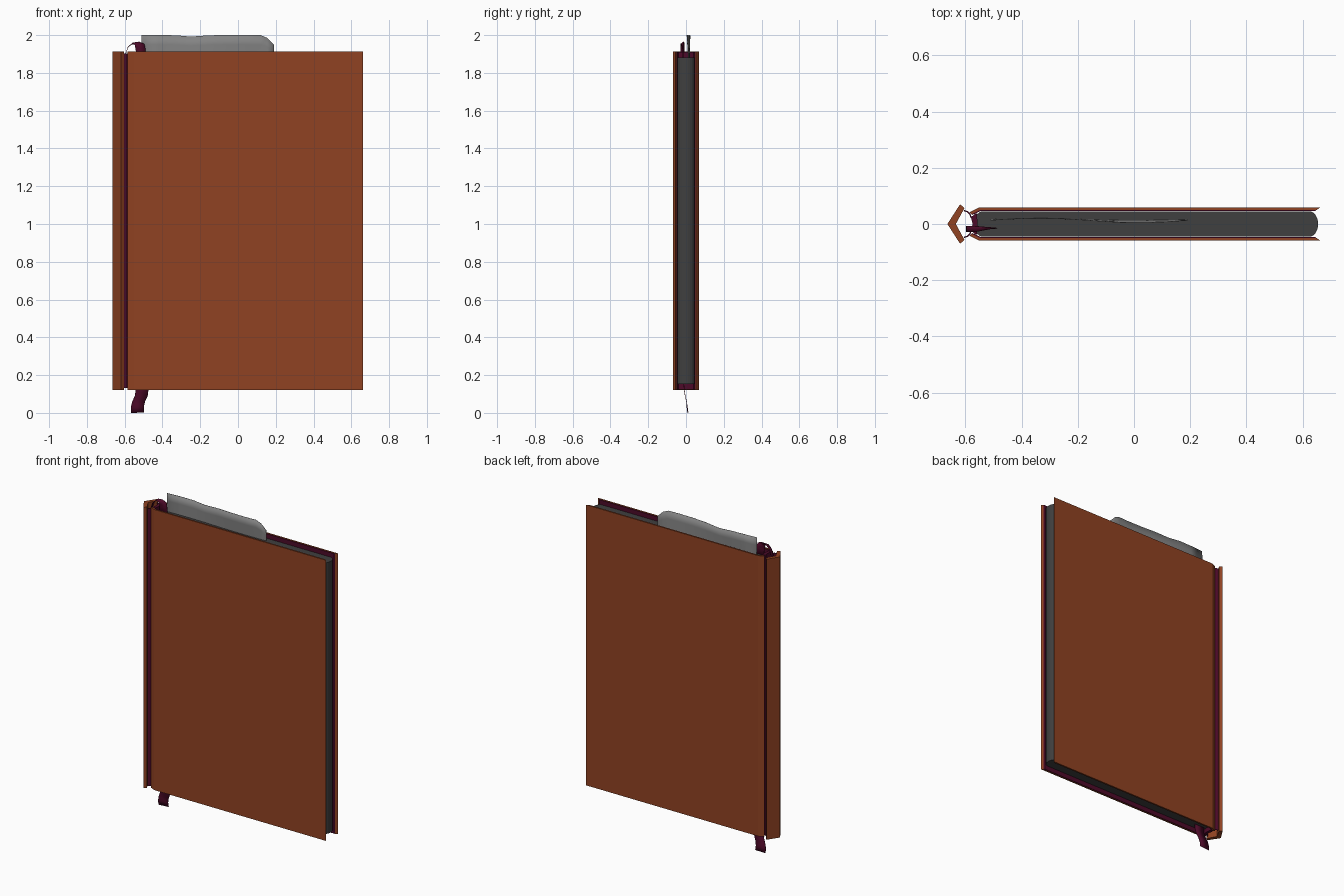
import bpy, bmesh, math
from mathutils import Vector

if "Cube" in bpy.data.objects:
    bpy.data.objects.remove(bpy.data.objects["Cube"])


def mat(name, col):
    m = bpy.data.materials.new(name)
    m.diffuse_color = (*col, 1)
    m.use_nodes = True
    m.node_tree.nodes["Principled BSDF"].inputs["Base Color"].default_value = m.diffuse_color
    return m


LEATHER = mat("brown leather", (0.28, 0.055, 0.016))
PAPER = mat("dark page edges", (0.05, 0.05, 0.05))
LOOSE = mat("grey loose paper", (0.23, 0.23, 0.23))
PURPLE = mat("dark purple cloth", (0.075, 0.003, 0.022))
Z0, Z1 = 0.122, 1.912


def finish(name, bm, material, smooth=False):
    bmesh.ops.recalc_face_normals(bm, faces=bm.faces)
    me = bpy.data.meshes.new(name)
    bm.to_mesh(me)
    bm.free()
    me.materials.append(material)
    ob = bpy.data.objects.new(name, me)
    bpy.context.collection.objects.link(ob)
    if smooth:
        for p in me.polygons:
            p.use_smooth = True
    return ob


def prism(name, profile, z0, z1, material):
    """Closed x,y profile extruded upright."""
    bm = bmesh.new()
    f = bm.faces.new([bm.verts.new((x, y, z0)) for x, y in profile])
    top = bmesh.ops.extrude_face_region(bm, geom=[f])["geom"]
    bmesh.ops.translate(bm, vec=(0, 0, z1 - z0),
                        verts=[v for v in top if isinstance(v, bmesh.types.BMVert)])
    return finish(name, bm, material)


def strip(name, rows, material, thick=0.003):
    """Thin sheet lofted between pairs of points."""
    bm = bmesh.new()
    vs = [[bm.verts.new(p) for p in r] for r in rows]
    for a, b in zip(vs, vs[1:]):
        bm.faces.new((a[0], a[1], b[1], b[0]))
    ob = finish(name, bm, material, True)
    s = ob.modifiers.new("thickness", 'SOLIDIFY')
    s.thickness = thick
    s.offset = 0
    return ob


# covers with a bent hinge edge, and their cloth linings
for side, word in ((-1, "front"), (1, "back")):
    cover = [(-0.585, 0.042), (-0.55, 0.059), (0.663, 0.059),
             (0.65, 0.050), (-0.548, 0.050), (-0.578, 0.035)]
    prism(word + "_cover", [(x, y * side) for x, y in cover], Z0, Z1, LEATHER)
    lining = [(0.649, 0.050), (-0.548, 0.050), (-0.578, 0.035),
              (-0.576, 0.032), (-0.546, 0.046), (0.644, 0.046)]
    prism(word + "_lining", [(x, y * side) for x, y in lining], Z0 + 0.002, Z1 - 0.002, PURPLE)
    flap = [(-0.604, 0.050), (-0.592, 0.046), (-0.582, 0.036), (-0.576, 0.022),
            (-0.580, 0.020), (-0.586, 0.033), (-0.594, 0.042), (-0.604, 0.045)]
    prism(word + "_hinge_cloth", [(x, y * side) for x, y in flap], Z0 + 0.01, Z1 - 0.01, PURPLE)

# folded spine
prism("spine", [(-0.664, 0), (-0.619, 0.070), (-0.603, 0.057), (-0.634, 0),
                (-0.603, -0.057), (-0.619, -0.070)], Z0, Z1, LEATHER)

# cloth band behind the pages
prism("headband", [(-0.580, -0.024), (-0.574, 0), (-0.580, 0.024), (-0.560, 0.040),
                   (-0.556, 0), (-0.560, -0.040)], Z0 + 0.002, Z1 - 0.002, PURPLE)

# page block with rounded fore edge
pages = [(-0.562, 0.032), (-0.545, 0.045)]
pages += [(0.625 + 0.03 * math.cos(a), 0.045 * math.sin(a))
          for a in [math.pi * (0.5 - i / 12) for i in range(13)]]
pages += [(-0.545, -0.045), (-0.562, -0.032)]
prism("page_block", pages, 0.152, 1.882, PAPER)

# loose sheet sticking out of the top
tops = [(-0.51, 2.0), (-0.42, 2.0), (-0.33, 1.999), (-0.25, 1.992), (-0.15, 1.999),
        (-0.05, 2.0), (0.05, 2.0), (0.12, 2.0), (0.155, 1.985), (0.19, 1.95)]
bm = bmesh.new()
cols = []
for x, zt in tops:
    col = []
    for k in range(5):
        t = k / 4
        y = 0.018 + t * 0.009 * math.sin((x + 0.51) * 9) - 0.004 * t
        col.append(bm.verts.new((x, y, 1.80 + (zt - 1.80) * t)))
    cols.append(col)
for a, b in zip(cols, cols[1:]):
    for k in range(4):
        bm.faces.new((a[k], b[k], b[k + 1], a[k + 1]))
sheet = finish("loose_sheet", bm, LOOSE, True)
s = sheet.modifiers.new("thickness", 'SOLIDIFY')
s.thickness = 0.002

# ribbon loop at the top: centre x, y, z and half width across x, y, z
loop = [(-0.597, -0.018, 1.84, 0, .010, 0), (-0.595, -0.018, 1.90, 0, .010, 0),
        (-0.583, -0.018, 1.935, 0, .010, 0), (-0.560, -0.018, 1.956, .002, .010, .003),
        (-0.535, -0.018, 1.958, .012, .006, .007), (-0.520, -0.017, 1.945, .024, .003, .008),
        (-0.515, -0.016, 1.92, .026, .001, .003), (-0.513, -0.015, 1.86, .026, 0, 0)]
# ribbon tail at the bottom
tail = [(-0.508, -0.012, 0.18, .034, 0, 0), (-0.508, -0.010, 0.122, .034, 0, 0),
        (-0.512, -0.004, 0.09, .034, 0, 0), (-0.526, 0.003, 0.06, .034, 0, 0),
        (-0.533, 0.006, 0.03, .034, .001, 0), (-0.532, 0.010, 0.001, .035, .001, .001)]
for name, path in (("ribbon_loop", loop), ("ribbon_tail", tail)):
    rows = []
    for p in path:
        c, w = Vector(p[:3]), Vector(p[3:])
        rows.append((c - w, c + w))
    strip(name, rows, PURPLE)
